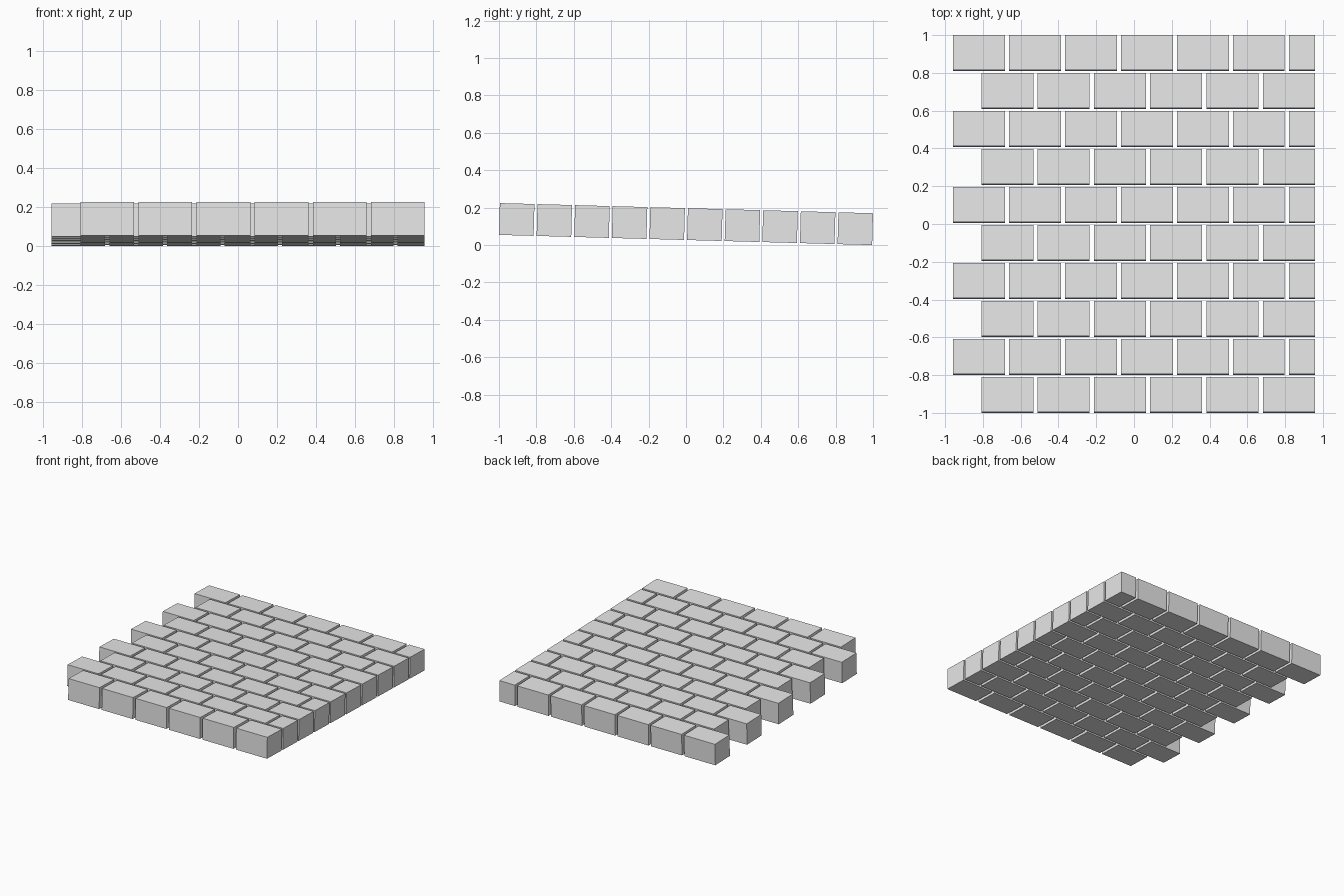
import bpy
import math
from mathutils import Matrix, Vector

cube = bpy.data.objects.get("Cube")
if cube:
    bpy.data.objects.remove(cube)

ROWS, ROW_PITCH = 10, 0.2012
DEPTH, HEIGHT, WIDTH = 0.185, 0.17, 0.275
RIGHT = 0.957          # shared straight edge of the paving
TILT = 0.0272          # gentle slope down towards the back
LENGTH = (ROWS - 1) * ROW_PITCH + DEPTH

# Plain grey stone
stone = bpy.data.materials.new("grey stone")
stone.use_nodes = True
grey = (0.8, 0.8, 0.8, 1)
stone.diffuse_color = grey
stone.node_tree.nodes["Principled BSDF"].inputs["Base Color"].default_value = grey


def brick_mesh(name, width):
    """Box with its origin at the lower front corner."""
    corners = [(x, y, z) for x in (0, width) for y in (0, DEPTH) for z in (0, HEIGHT)]
    faces = [(0, 1, 3, 2), (4, 6, 7, 5), (0, 4, 5, 1),
             (2, 3, 7, 6), (0, 2, 6, 4), (1, 5, 7, 3)]
    mesh = bpy.data.meshes.new(name)
    mesh.from_pydata(corners, [], faces)
    mesh.materials.append(stone)
    return mesh


full = brick_mesh("full_brick", WIDTH)
half = brick_mesh("half_brick", WIDTH / 2)

# Whole slab tilts about x, then sits on the ground and is centred in y
slope = (Matrix.Translation((0, -HEIGHT * math.sin(TILT) / 2, LENGTH / 2 * math.sin(TILT)))
         @ Matrix.Rotation(-TILT, 4, "X"))


def place(mesh, name, x, row):
    brick = bpy.data.objects.new(name, mesh)
    bpy.context.collection.objects.link(brick)
    offset = Vector((x, row * ROW_PITCH - LENGTH / 2, 0))
    brick.matrix_world = slope @ Matrix.Translation(offset)


# Running bond: every second row ends in a half brick on the straight edge
for row in range(ROWS):
    if row % 2:
        start, pitch = -RIGHT, 0.296
        place(half, f"half_brick_{row}", RIGHT - WIDTH / 2, row)
    else:
        start, pitch = -0.808, 0.298
    for i in range(6):
        place(full, f"brick_{row}_{i}", start + i * pitch, row)
